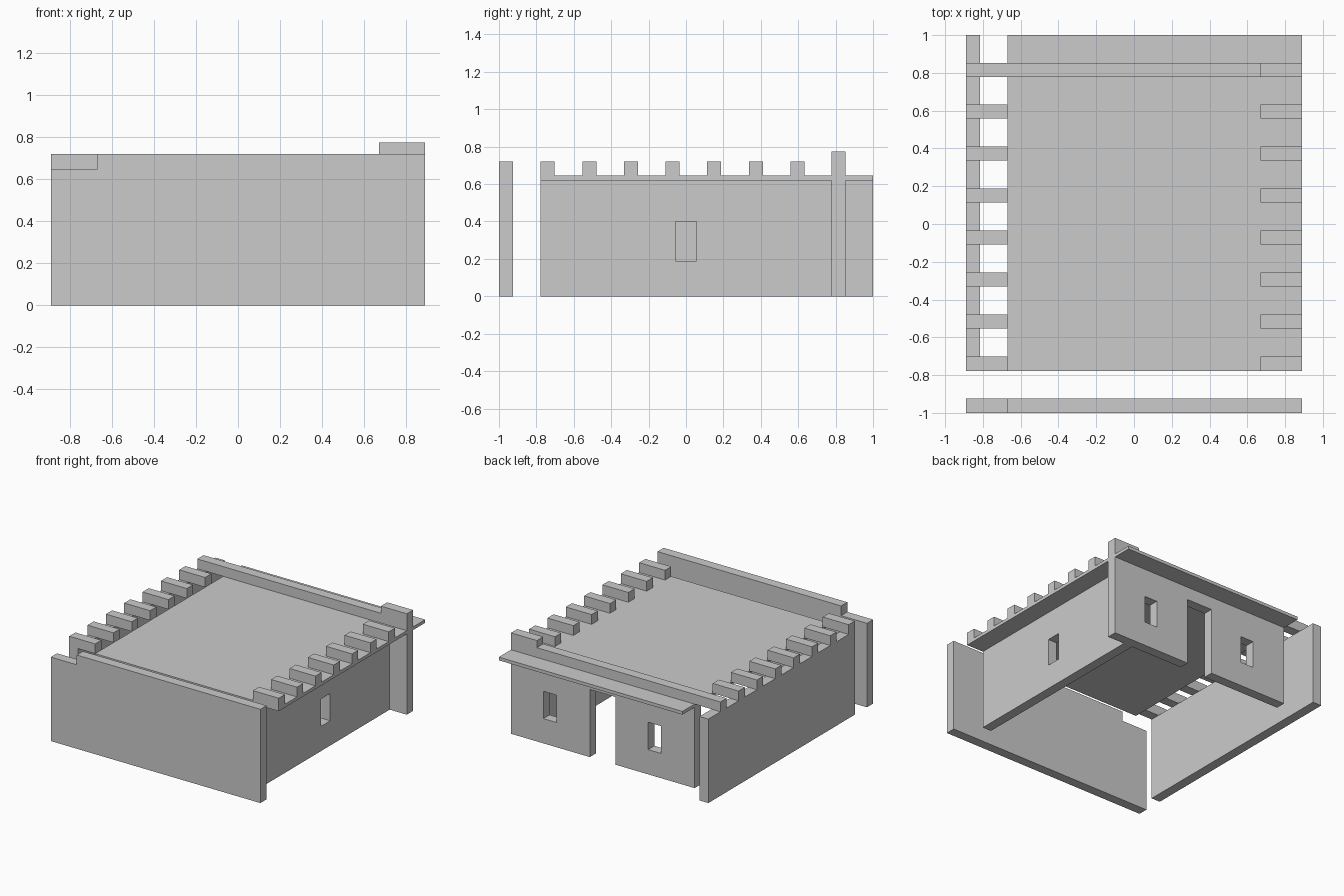
import bpy
import bmesh
from mathutils import Vector

cube = bpy.data.objects.get("Cube")
if cube:
    bpy.data.objects.remove(cube, do_unlink=True)

# Single plaster colour
plaster = bpy.data.materials.new("light_grey")
plaster.use_nodes = True
GREY = (0.6, 0.6, 0.6, 1)
plaster.diffuse_color = GREY
plaster.node_tree.nodes["Principled BSDF"].inputs["Base Color"].default_value = GREY


def slab(name, profile, y0, y1):
    """Extrude an x-z outline from y0 to y1."""
    bm = bmesh.new()
    face = bm.faces.new([bm.verts.new((x, y0, z)) for x, z in profile])
    out = bmesh.ops.extrude_face_region(bm, geom=[face])
    verts = [v for v in out["geom"] if isinstance(v, bmesh.types.BMVert)]
    bmesh.ops.translate(bm, verts=verts, vec=Vector((0, y1 - y0, 0)))
    bmesh.ops.recalc_face_normals(bm, faces=bm.faces)
    mesh = bpy.data.meshes.new(name)
    bm.to_mesh(mesh)
    bm.free()
    mesh.materials.append(plaster)
    obj = bpy.data.objects.new(name, mesh)
    bpy.context.collection.objects.link(obj)
    return obj


def box(name, x, y, z):
    outline = [(x[0], z[0]), (x[1], z[0]), (x[1], z[1]), (x[0], z[1])]
    return slab(name, outline, *y)


def cut(wall, x, y, z):
    """Cut a rectangular opening through a wall."""
    cutter = box("opening_cutter", x, y, z)
    cutter.hide_render = True
    mod = wall.modifiers.new("opening", 'BOOLEAN')
    mod.operation = 'DIFFERENCE'
    mod.solver = 'EXACT'
    mod.object = cutter
    bpy.context.view_layer.objects.active = wall
    bpy.ops.object.modifier_apply(modifier=mod.name)
    bpy.data.objects.remove(cutter, do_unlink=True)


SIDE, INNER, T = 0.89, 0.67, 0.075      # outer side, inner edge, wall thickness
EAVE, DECK, TOP, PEAK = 0.62, 0.645, 0.72, 0.775
FRONT = -0.777                          # front edge of roof and side walls
SILL, LINTEL, HALF = 0.19, 0.40, 0.055  # window heights and half width

# Front wall with a lowered end
slab("front_wall", [(-SIDE, 0), (SIDE, 0), (SIDE, TOP), (-INNER, TOP),
                    (-INNER, DECK), (-SIDE, DECK)], -1, -1 + T)

# Back wall with doorway, stepped parapet and overhanging beam
back = slab("back_wall", [(-INNER, 0), (0, 0), (0, 0.52), (0.22, 0.52), (0.22, 0),
                          (SIDE, 0), (SIDE, PEAK), (INNER, PEAK), (INNER, TOP),
                          (-SIDE, TOP), (-SIDE, DECK), (-INNER, DECK)], FRONT + 1.554, 0.853)
for cx in (0.56, -0.33):
    cut(back, (cx - HALF, cx + HALF), (0.7, 0.95), (SILL, LINTEL))

# Side walls
left = box("outer_side_wall", (-SIDE, -SIDE + T), (FRONT, 1), (0, DECK))
right = box("window_side_wall", (INNER, INNER + T), (FRONT, 0.78), (0, EAVE))
cut(right, (0.6, 0.8), (-HALF, HALF), (SILL, LINTEL))

# Flat roof
box("roof", (-INNER, SIDE), (FRONT, 1), (EAVE, DECK))

# Roof beam ends along both sides
for i in range(7):
    y = FRONT + i * 0.2225
    for side, x in (("left", (INNER, SIDE)), ("right", (-SIDE, -INNER))):
        box(f"{side}_beam_{i + 1}", x, (y, y + T), (DECK, TOP))
